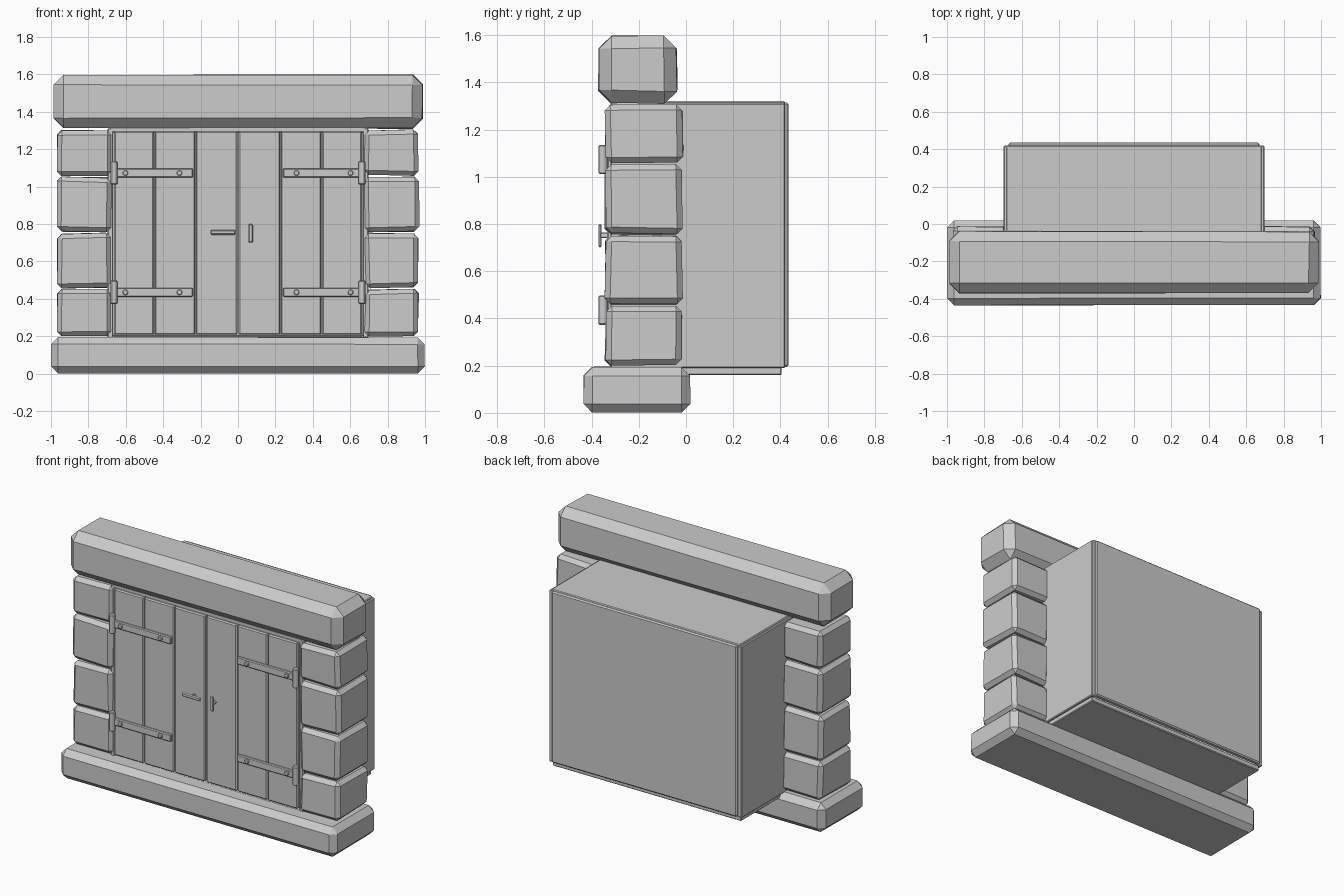
import bpy, bmesh, random
from mathutils import Matrix, Vector

random.seed(4)
old = bpy.data.objects.get("Cube")
if old:
    bpy.data.objects.remove(old, do_unlink=True)

GREY = (0.6, 0.6, 0.6, 1)
mat = bpy.data.materials.new("plain grey")
mat.use_nodes = True
mat.diffuse_color = GREY
mat.node_tree.nodes["Principled BSDF"].inputs["Base Color"].default_value = GREY


def finish(name, bm):
    mesh = bpy.data.meshes.new(name)
    bm.to_mesh(mesh)
    bm.free()
    mesh.materials.append(mat)
    obj = bpy.data.objects.new(name, mesh)
    bpy.context.collection.objects.link(obj)
    return obj


def block(name, x, y, z, bevel=0.0, wobble=0.0, segments=1):
    """Box between (min, max) pairs; wobble moves corners inward before the bevel."""
    bm = bmesh.new()
    bmesh.ops.create_cube(bm, size=1)
    for v in bm.verts:
        for i, (lo, hi) in enumerate((x, y, z)):
            side = 1 if v.co[i] > 0 else -1
            v.co[i] = (hi if side > 0 else lo) - side * random.uniform(0, wobble)
    if bevel:
        bmesh.ops.bevel(bm, geom=bm.edges[:], offset=bevel, segments=segments,
                        profile=0.5, affect='EDGES', clamp_overlap=True)
    return finish(name, bm)


def cylinder(name, centre, radius, depth, axis, sides=12):
    bm = bmesh.new()
    bmesh.ops.create_cone(bm, cap_ends=True, segments=sides, radius1=radius,
                          radius2=radius, depth=depth)
    turn = Vector((0, 0, 1)).rotation_difference(Vector(axis)).to_matrix().to_4x4()
    bmesh.ops.transform(bm, matrix=Matrix.Translation(centre) @ turn, verts=bm.verts)
    rims = [e for e in bm.edges if any(len(f.verts) > 4 for f in e.link_faces)]
    bmesh.ops.bevel(bm, geom=rims, offset=radius * 0.25, segments=1, affect='EDGES')
    obj = finish(name, bm)
    bpy.context.view_layer.objects.active = obj
    obj.select_set(True)
    bpy.ops.object.shade_smooth_by_angle()
    obj.select_set(False)
    return obj


# Stone surround
block("sill", (-1, 1), (-0.435, 0.02), (0, 0.197), 0.037, 0.004)
block("lintel", (-0.995, 0.995), (-0.375, -0.033), (1.305, 1.6), 0.053, 0.012)
courses = [(0.197, 0.455), (0.455, 0.755), (0.755, 1.055), (1.055, 1.307)]
for side, label in ((-1, "right"), (1, "left")):
    for n, z in enumerate(courses, 1):
        x = sorted((side * 0.672, side * 0.97))
        block(f"{label}_stone_{n}", x, (-0.347, -0.01), z, 0.024, 0.01)

# Cabinet carcass
for side, label in ((-1, "right"), (1, "left")):
    block(f"{label}_panel", sorted((side * 0.667, side * 0.697)),
          (-0.32, 0.42), (0.19, 1.312), 0.005)
block("top_panel", (-0.683, 0.683), (-0.32, 0.42), (1.29, 1.32), 0.005)
block("bottom_panel", (-0.683, 0.683), (-0.32, 0.405), (0.16, 0.195), 0.005)
block("back_panel", (-0.67, 0.67), (0.4, 0.435), (0.195, 1.315), 0.008)

# Door planks with backing boards
for side, label in ((-1, "right"), (1, "left")):
    for n, (a, b) in enumerate(((0.004, 0.225), (0.229, 0.445), (0.449, 0.663)), 1):
        block(f"{label}_door_plank_{n}", sorted((side * a, side * b)),
              (-0.335, -0.3), (0.208, 1.295), 0.007)
    block(f"{label}_door_backing", sorted((side * 0.005, side * 0.66)),
          (-0.31, -0.295), (0.21, 1.29))

# Hinges: strap, barrel and rivets
for side, label in ((-1, "right"), (1, "left")):
    for level, z in (("lower", 0.435), ("upper", 1.073)):
        name = f"{label}_{level}_hinge"
        block(name + "_strap", sorted((side * 0.24, side * 0.67)),
              (-0.353, -0.333), (z - 0.024, z + 0.024), 0.005)
        cylinder(name + "_barrel", (side * 0.664, -0.351, z), 0.019, 0.124, (0, 0, 1))
        for n, x in enumerate((0.313, 0.602), 1):
            cylinder(f"{name}_rivet_{n}", (side * x, -0.354, z), 0.015, 0.016, (0, 1, 0))

# Handles on short posts
block("right_handle", (-0.148, -0.012), (-0.371, -0.358), (0.742, 0.768), 0.006)
block("left_handle", (0.055, 0.08), (-0.371, -0.358), (0.7, 0.8), 0.006)
cylinder("right_handle_post", (-0.08, -0.347, 0.755), 0.01, 0.03, (0, 1, 0))
cylinder("left_handle_post", (0.068, -0.347, 0.75), 0.01, 0.03, (0, 1, 0))
